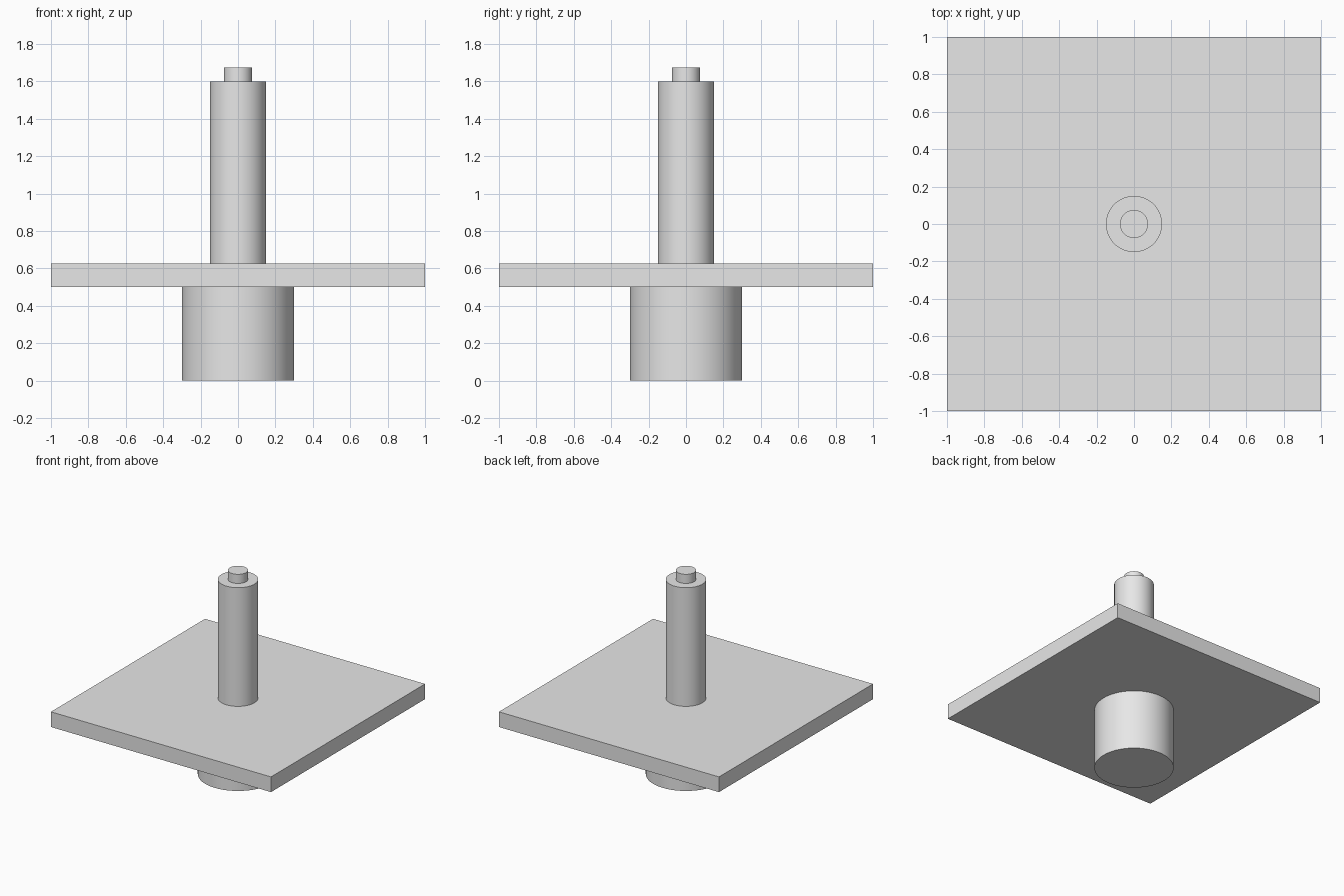
import bpy
import math

cube = bpy.data.objects.get("Cube")
if cube:
    bpy.data.objects.remove(cube, do_unlink=True)

# One plain grey for every part
grey = bpy.data.materials.new("light_grey")
grey.use_nodes = True
colour = (0.8, 0.8, 0.8, 1)
grey.diffuse_color = colour
grey.node_tree.nodes["Principled BSDF"].inputs["Base Color"].default_value = colour


def finish(name):
    obj = bpy.context.object
    obj.name = name
    obj.data.materials.append(grey)
    return obj


def cylinder(name, radius, bottom, top):
    bpy.ops.mesh.primitive_cylinder_add(
        vertices=64, radius=radius, depth=top - bottom,
        location=(0, 0, (bottom + top) / 2))
    finish(name)
    bpy.ops.object.shade_smooth_by_angle(angle=math.radians(30))


# Heights of the stacked parts
plate_bottom, plate_top, shaft_top, tip_top = 0.5, 0.625, 1.6, 1.675

# Round base below the plate
cylinder("base", 0.3, 0, plate_bottom)

# Square plate
bpy.ops.mesh.primitive_cube_add(size=2, location=(0, 0, (plate_bottom + plate_top) / 2))
plate = finish("plate")
plate.scale.z = (plate_top - plate_bottom) / 2

# Shaft with a narrow tip
cylinder("shaft", 0.15, plate_top, shaft_top)
cylinder("shaft_tip", 0.075, shaft_top, tip_top)
